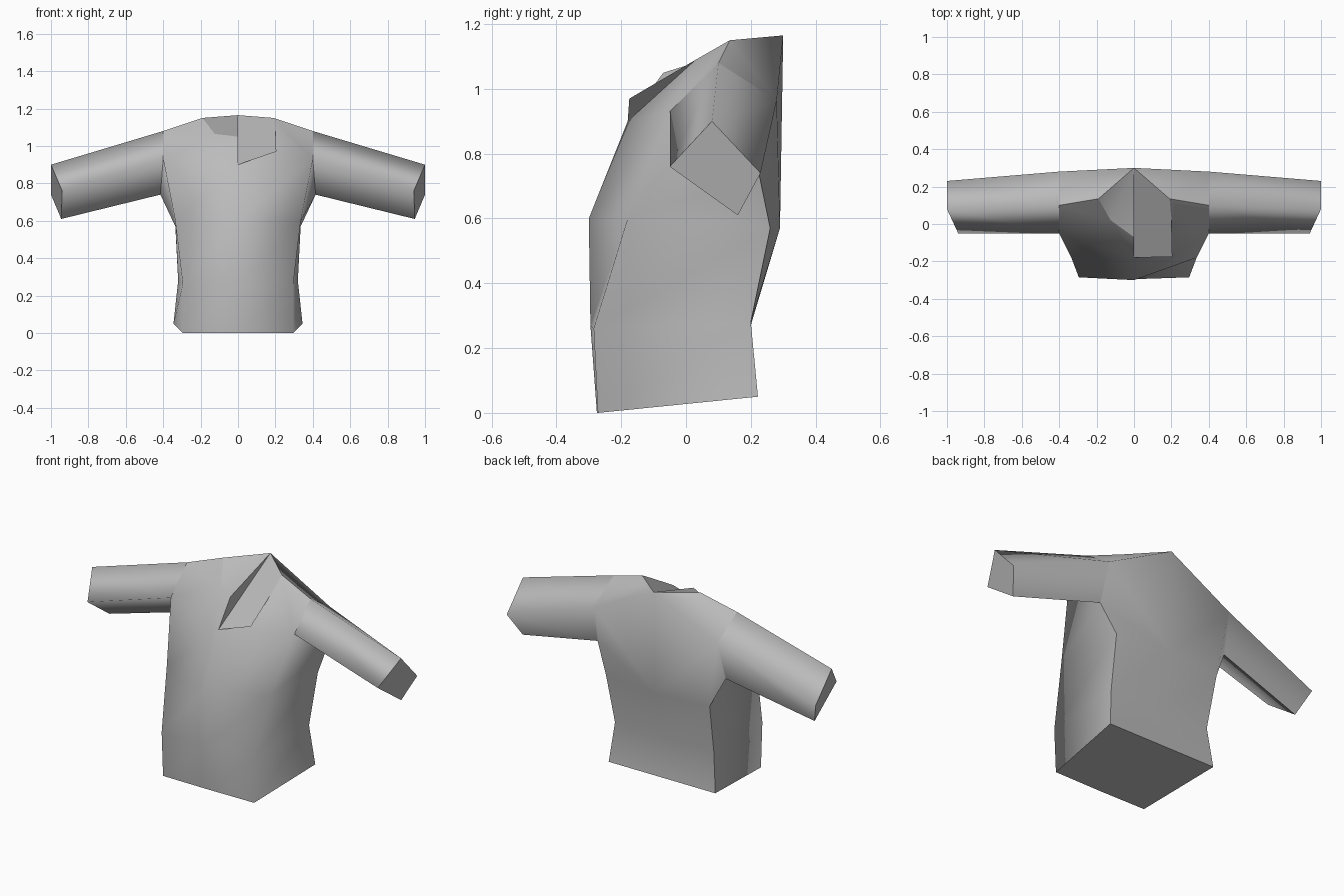
import bpy, bmesh

cube = bpy.data.objects.get("Cube")
if cube:
    bpy.data.objects.remove(cube)

GREY = (0.5, 0.5, 0.5, 1)
cloth = bpy.data.materials.new("grey_cloth")
cloth.use_nodes = True
cloth.diffuse_color = GREY
cloth.node_tree.nodes["Principled BSDF"].inputs["Base Color"].default_value = GREY
cloth.node_tree.nodes["Principled BSDF"].inputs["Roughness"].default_value = 0.8

# Landmarks of the garment on the left half
P = dict(
    hem_mid=(0, -.275, 0), hem_front=(.295, -.272, 0),
    hem_back=(.345, .222, .05), hem_back_mid=(0, .222, .05),
    waist_mid=(0, -.295, .27), waist_front=(.295, -.285, .26),
    waist_back=(.32, .2, .28), waist_back_mid=(0, .2, .27),
    chest_mid=(0, -.3, .6), chest_front=(.335, -.18, .6),
    chest_back=(.335, .26, .57), chest_back_mid=(0, .29, .57),
    pit=(.415, .225, .74), arm_front=(.4, -.05, .93),
    arm_top=(.4, .1, 1.08), arm_back=(.4, .28, .965),
    neck=(.19, .135, 1.15), nape=(0, .3, 1.165),
    throat=(0, -.18, .9), collar_side=(.125, .02, 1.065),
    collar_tip=(0, -.07, 1.05), flap_root=(.2, .03, 1.09),
    flap_tip=(.205, -.175, .97),
    cuff_top=(1, .08, .9), cuff_front=(.94, -.05, .76),
    cuff_low=(.945, .16, .61), cuff_back=(1, .23, .74),
)


def panel(name, left="", right="", smooth=True, sharp=()):
    """Make one object from landmark faces; right-hand faces are mirrored in x."""
    bm = bmesh.new()
    verts = {}

    def vert(key, side):
        x, y, z = P[key]
        co = (x * side, y, z)
        if co not in verts:
            verts[co] = bm.verts.new(co)
        return verts[co]

    for side, text in ((1, left), (-1, right)):
        for row in text.strip().splitlines():
            corners = [vert(k, side) for k in row.split()]
            if side < 0:
                corners.reverse()
            bm.faces.new(corners).smooth = smooth
        for a, b in sharp:
            edge = bm.edges.get((vert(a, side), vert(b, side)))
            if edge:
                edge.smooth = False
    mesh = bpy.data.meshes.new(name)
    bm.to_mesh(mesh)
    bm.free()
    mesh.materials.append(cloth)
    obj = bpy.data.objects.new(name, mesh)
    bpy.context.collection.objects.link(obj)
    return obj


# Front and sides, flowing smoothly round the corners
body = """
hem_mid hem_front waist_front waist_mid
waist_mid waist_front chest_front chest_mid
chest_mid chest_front arm_front throat
hem_front hem_back waist_back waist_front
waist_front waist_back chest_back chest_front
chest_front chest_back pit arm_front
arm_front arm_top neck """
panel("front_and_sides",
      body + "flap_root\narm_front flap_root throat",
      body + "collar_side\narm_front collar_side collar_tip throat")

# Back
back = """
hem_back hem_back_mid waist_back_mid waist_back
waist_back waist_back_mid chest_back_mid chest_back
chest_back chest_back_mid nape arm_back pit
arm_back nape neck arm_top
"""
panel("back", back, back)

# Closed hem
hem = "hem_mid hem_back_mid hem_back hem_front"
panel("hem_base", hem, hem, smooth=False)

# Sleeves with flat cuffs
parts = ("top", "front", "low", "back")
roots = dict(top="arm_top", front="arm_front", low="pit", back="arm_back")
rows, cuff_edges = [], []
for i, a in enumerate(parts):
    b = parts[(i + 1) % 4]
    rows.append(f"{roots[a]} {roots[b]} cuff_{b} cuff_{a}")
    cuff_edges.append((f"cuff_{a}", f"cuff_{b}"))
rows.append(" ".join("cuff_" + p for p in parts))
sleeve = "\n".join(rows)
hard = cuff_edges + [("pit", "cuff_low")]
panel("left_sleeve", left=sleeve, sharp=hard)
panel("right_sleeve", right=sleeve, sharp=hard)

# Folded collar flap on the left, with its underside wall
panel("collar_flap", "nape neck flap_root flap_tip throat", smooth=False)
panel("collar_flap_edge", "flap_root throat flap_tip", smooth=False)

# Neck opening on the right
panel("neck_opening", right="nape neck collar_side\nnape collar_side collar_tip")
panel("neck_opening_edge", right="nape collar_tip throat", smooth=False)
